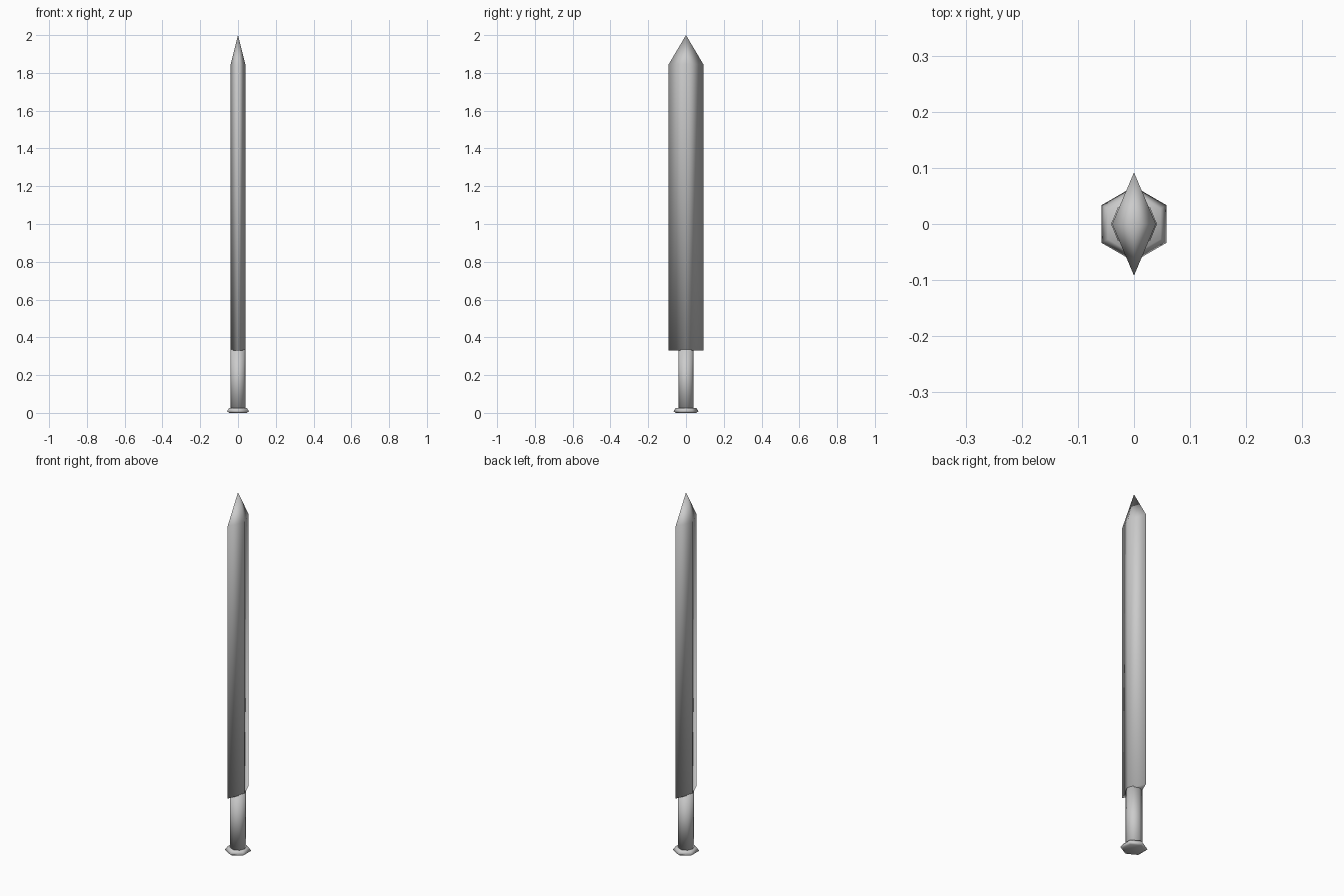
import bpy, bmesh, math

if "Cube" in bpy.data.objects:
    bpy.data.objects.remove(bpy.data.objects["Cube"])

def loft(name, rings, tip=None):
    """Skin a stack of equal-sized rings, capped below and closed by a tip or cap above."""
    bm = bmesh.new()
    loops = [[bm.verts.new(p) for p in ring] for ring in rings]
    n = len(loops[0])
    for a, b in zip(loops, loops[1:]):
        for i in range(n):
            j = (i + 1) % n
            bm.faces.new((a[i], a[j], b[j], b[i]))
    bm.faces.new(loops[0][::-1])
    if tip:
        t = bm.verts.new(tip)
        for i in range(n):
            bm.faces.new((loops[-1][i], loops[-1][(i + 1) % n], t))
    else:
        bm.faces.new(loops[-1])
    bmesh.ops.recalc_face_normals(bm, faces=bm.faces)
    mesh = bpy.data.meshes.new(name)
    bm.to_mesh(mesh)
    bm.free()
    ob = bpy.data.objects.new(name, mesh)
    bpy.context.collection.objects.link(ob)
    mesh.shade_smooth()
    return ob

def ring(n, r, z):
    """Regular polygon with a corner on the y axis."""
    return [(r * math.sin(2 * math.pi * i / n), r * math.cos(2 * math.pi * i / n), z)
            for i in range(n)]

def diamond(x, y, z):
    return [(x, 0, z), (0, y, z), (-x, 0, z), (0, -y, z)]

# Blade: diamond section running up to a point
loft("blade", [diamond(0.039, 0.092, 0.33), diamond(0.039, 0.092, 1.845)], (0, 0, 2))

# Grip: slim rod
loft("grip", [ring(8, 0.041, 0.02), ring(8, 0.041, 0.335)])

# Pommel: bevelled hexagonal disc
loft("pommel", [ring(6, 0.054, 0.0), ring(6, 0.067, 0.008), ring(6, 0.054, 0.026)])
